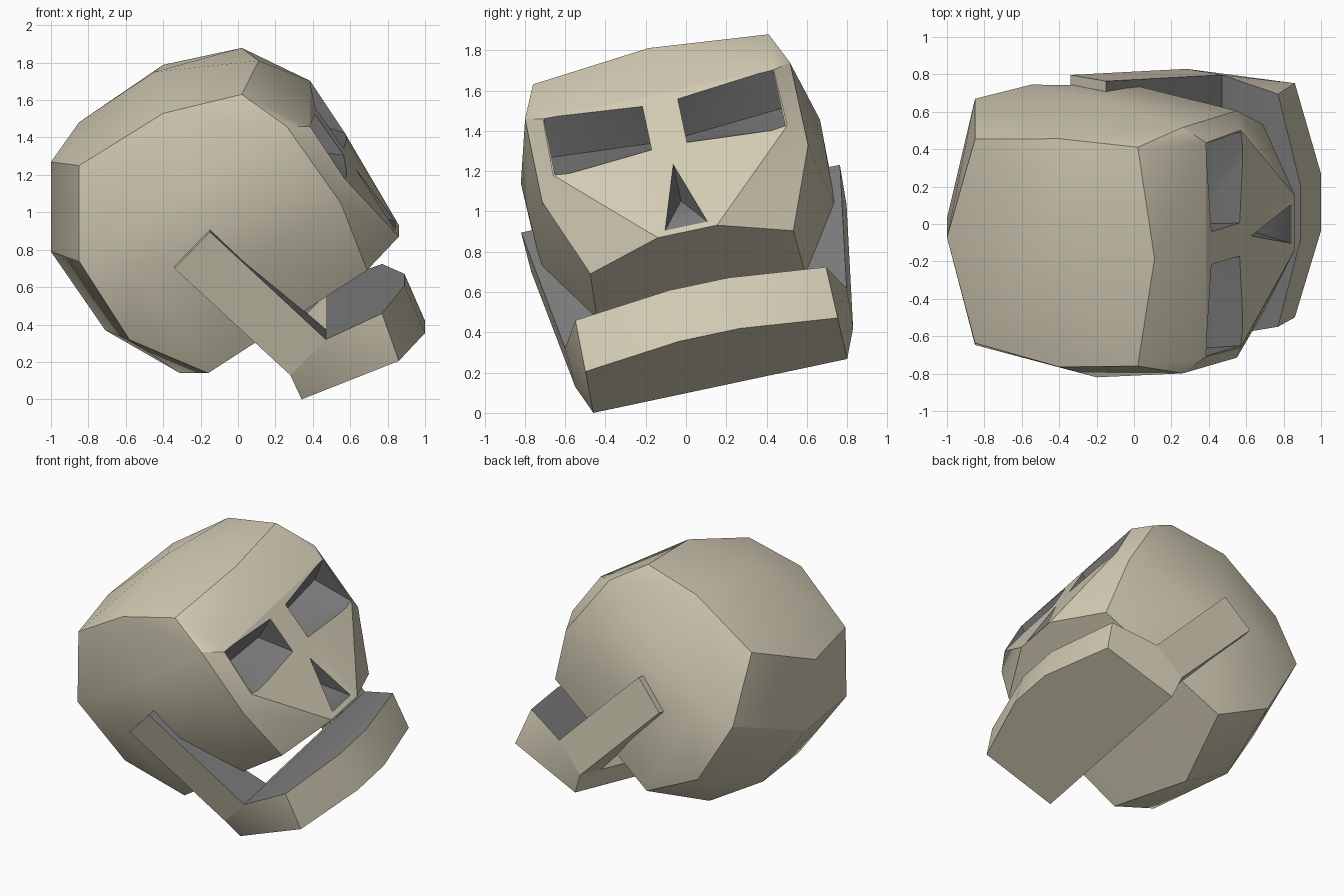
import bpy, bmesh, math
from mathutils import Matrix, Vector

if "Cube" in bpy.data.objects:
    bpy.data.objects.remove(bpy.data.objects["Cube"])

# Local frame: x forward, y lateral, z up; the whole head leans sideways
LEAN = Matrix.Translation((0, 0.19, 0.04)) @ Matrix.Rotation(math.radians(12), 4, 'X')


def material(name, rgb):
    m = bpy.data.materials.new(name)
    m.diffuse_color = (*rgb, 1)
    m.use_nodes = True
    m.node_tree.nodes["Principled BSDF"].inputs["Base Color"].default_value = m.diffuse_color
    return m


bone = material("bone", (0.645, 0.597, 0.456))
grey = material("cavity_grey", (0.20, 0.20, 0.20))


def both(points):
    """Mirror points across the centre plane."""
    return points + [(x, -y, z) for x, y, z in points if y]


def hull(name, points, rule=lambda n: 0):
    """Convex solid around points; rule picks the material from a face normal."""
    bm = bmesh.new()
    for p in points:
        bm.verts.new(p)
    res = bmesh.ops.convex_hull(bm, input=bm.verts[:])
    junk = {g for g in res["geom_interior"] + res["geom_unused"]
            if isinstance(g, bmesh.types.BMVert)}
    bmesh.ops.delete(bm, geom=list(junk), context='VERTS')
    bmesh.ops.dissolve_limit(bm, angle_limit=math.radians(1.5),
                             verts=bm.verts[:], edges=bm.edges[:])
    bmesh.ops.recalc_face_normals(bm, faces=bm.faces[:])
    bm.normal_update()
    for f in bm.faces:
        f.material_index = rule(f.normal)
    me = bpy.data.meshes.new(name)
    bm.to_mesh(me)
    bm.free()
    me.materials.append(bone)
    me.materials.append(grey)
    ob = bpy.data.objects.new(name, me)
    bpy.context.collection.objects.link(ob)
    ob.matrix_world = LEAN
    return ob


def activate(ob):
    bpy.ops.object.select_all(action='DESELECT')
    ob.select_set(True)
    bpy.context.view_layer.objects.active = ob


def carve(target, opening, back):
    """Cut a cavity with the given opening, tapering to the back points."""
    centre = [Vector(b) for b in back]
    pts = list(back)
    for p in map(Vector, opening):
        k = min(centre, key=lambda c: abs(c.y - p.y)).copy()
        k.y = p.y if len(back) > 1 else k.y
        pts.append(tuple(p + (p - k) * 0.2))
    cutter = hull("cavity_cutter", pts, lambda n: 1)
    cutter.hide_render = True
    bpy.context.view_layer.update()
    mod = target.modifiers.new("cavity", 'BOOLEAN')
    mod.operation, mod.solver, mod.object = 'DIFFERENCE', 'EXACT', cutter
    activate(target)
    bpy.ops.object.modifier_apply(modifier=mod.name)
    bpy.data.objects.remove(cutter)


# Cranium: centre ridge, upper sides, lower sides, face
cranium = hull("cranium", both([
    (0.11, 0, 1.81), (-0.45, 0, 1.748), (-1, 0, 1.257), (-1, 0, 0.766),
    (-0.71, 0, 0.337), (-0.31, 0, 0.102),
    (0.02, 0.598, 1.753), (-0.40, 0.624, 1.655), (-0.85, 0.557, 1.355),
    (-0.85, 0.673, 0.858), (-0.58, 0.60, 0.412), (-0.16, 0.55, 0.219),
    (-0.20, 0.759, 1.285), (-0.55, 0.75, 0.86), (0.0, 0.745, 0.85),
    (0.26, 0.672, 1.594), (0.385, 0.585, 1.576), (0.57, 0.594, 1.291),
    (0.55, 0.675, 1.175), (0.69, 0.515, 0.774), (0.86, 0.15, 0.88),
]))

# Eye sockets: wedges with a rising floor and an overhanging back wall
for s in (-1, 1):
    carve(cranium,
          [(0.385, s * 0.58, 1.574), (0.41, s * 0.09, 1.527),
           (0.57, s * 0.585, 1.291), (0.57, s * 0.09, 1.312)],
          [(0.29, s * 0.585, 1.38), (0.29, s * 0.09, 1.345)])

# Nose hole: a triangle tapering to a point
carve(cranium, [(0.63, 0, 1.227), (0.84, 0.107, 0.908), (0.84, -0.107, 0.908)],
      [(0.58, 0, 1.035)])

# Chin slab with a grey top
chin = hull("jaw_chin", both([
    (0.47, 0.714, 0.438), (0.77, 0.636, 0.564), (0.89, 0.15, 0.613),
    (0.28, 0.705, 0.241), (0.34, 0.644, 0.096), (0.86, 0.64, 0.305),
    (1.0, 0.155, 0.355),
]), lambda n: int(n.z > 0.7))

# Jaw arms: plates rising beside the cranium, grey on the inside and front edge
arms = []
for s, side in ((-1, "right"), (1, "left")):
    arms.append(hull("jaw_arm_" + side, [(x, s * y, z) for x, y, z in [
        (-0.34, 0.80, 0.845), (-0.15, 0.809, 1.046),
        (0.47, 0.714, 0.438), (0.28, 0.705, 0.241),
        (-0.34, 0.735, 0.845), (-0.15, 0.75, 1.046),
        (0.47, 0.45, 0.438), (0.28, 0.45, 0.241)]],
        lambda n, s=s: int(n.y * s < -0.3 or (n.x > 0.3 and n.z > 0.3))))

for ob in [cranium, chin] + arms:
    activate(ob)
    bpy.ops.object.shade_smooth_by_angle(angle=math.radians(30))
